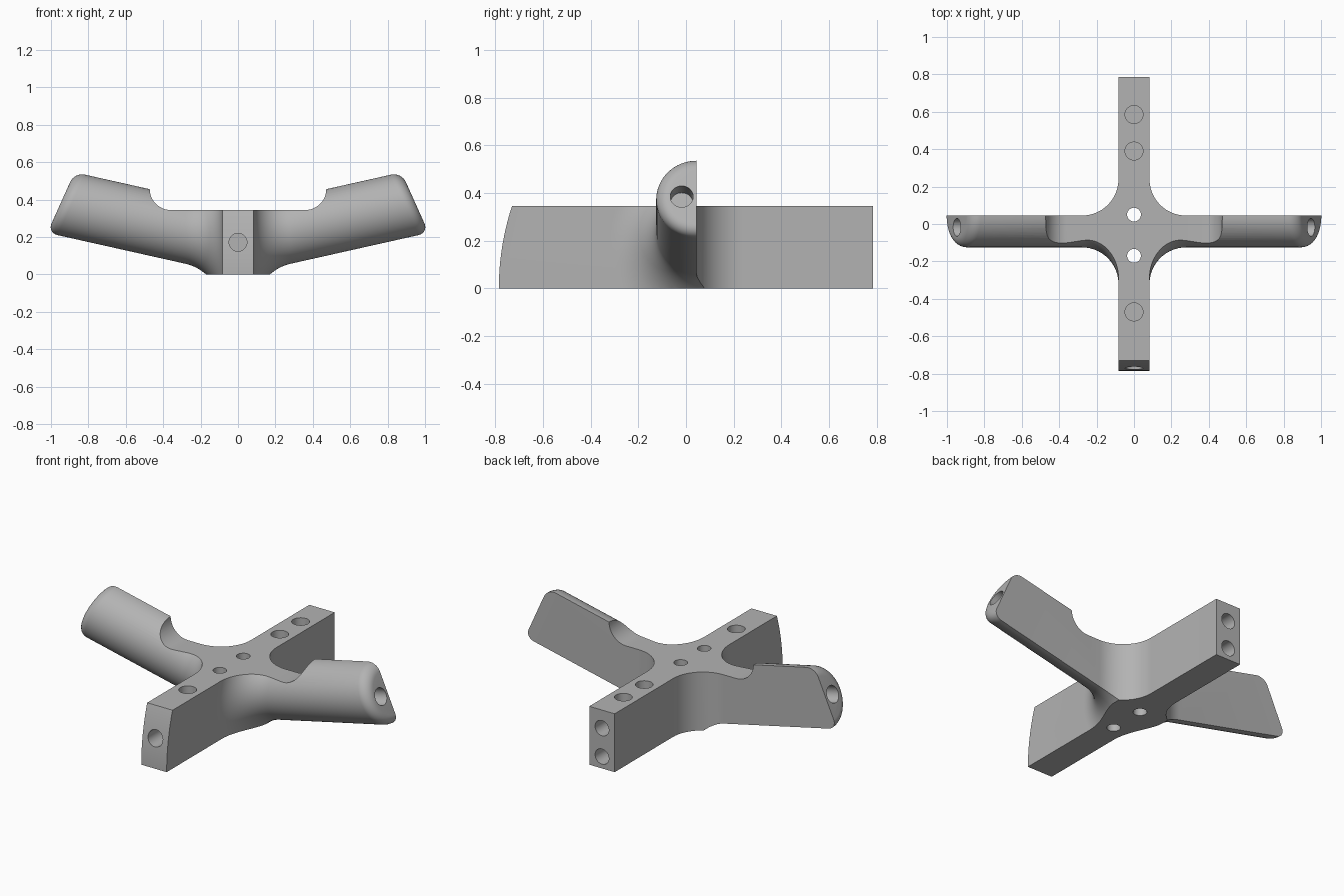
import bpy, bmesh, math
from mathutils import Vector, Matrix

if "Cube" in bpy.data.objects:
    bpy.data.objects.remove(bpy.data.objects["Cube"])

grey = bpy.data.materials.new("plain grey")
grey.use_nodes = True
colour = (0.45, 0.45, 0.45, 1)
grey.diffuse_color = colour
grey.node_tree.nodes["Principled BSDF"].inputs["Base Color"].default_value = colour

HALF, TOP, END = 0.083, 0.345, 0.785      # spine half width, height, half length
FILLET, ROUND = 0.195, 0.055              # blend into spine, rounded arm tip
SLOPE, LEAN, TIP = 0.224, 0.45, 1.12      # arm rise, tip lean, tip plane
BACK, DEPTH, RISE = 0.045, 0.17, 0.178    # flat back of arm and its half-round section


def loft(name, rings):
    """Skin equal rings of points into a closed solid."""
    bm = bmesh.new()
    rows = [[bm.verts.new(p) for p in ring] for ring in rings]
    n = len(rows[0])
    for a, b in zip(rows, rows[1:]):
        for i in range(n):
            j = (i + 1) % n
            bm.faces.new((a[i], a[j], b[j], b[i]))
    bm.faces.new(rows[0])
    bm.faces.new(rows[-1])
    bmesh.ops.remove_doubles(bm, verts=bm.verts, dist=1e-5)
    bmesh.ops.recalc_face_normals(bm, faces=bm.faces)
    mesh = bpy.data.meshes.new(name)
    bm.to_mesh(mesh)
    bm.free()
    mesh.materials.append(grey)
    obj = bpy.data.objects.new(name, mesh)
    bpy.context.collection.objects.link(obj)
    return obj


def drill(centre, direction, radius, depth):
    """Cylinder sunk by depth below a surface point, along direction."""
    d = Vector(direction).normalized()
    turn = d.to_track_quat('Z', 'Y').to_matrix()
    rings = []
    for along in (-0.1, depth):
        rings.append([Vector(centre) + turn @ Vector((radius * math.cos(a), radius * math.sin(a), along))
                      for a in [math.tau * i / 40 for i in range(40)]])
    return loft("hole_cutter", rings)


def combine(target, tool, operation):
    mod = target.modifiers.new(operation, 'BOOLEAN')
    mod.operation, mod.solver, mod.object = operation, 'EXACT', tool
    bpy.context.view_layer.objects.active = target
    bpy.ops.object.modifier_apply(modifier=mod.name)
    bpy.data.objects.remove(tool)


def arm_ring(side, grow, blend, place):
    """Half-round section with flat back; place(z at x=0) gives x on each generator."""
    angles = [math.pi * (i / 32 - 0.5) for i in range(33)]
    pts = [(BACK - (DEPTH + grow) * math.cos(a), (RISE + grow) * math.sin(a)) for a in angles]
    pts = [(BACK + blend, pts[0][1])] + pts + [(BACK + blend, pts[-1][1])]
    ring = []
    for y, h in pts:
        z = TOP / 2 + h
        x = place(z)
        ring.append((side * x, y, z + SLOPE * x))
    return ring


def arm(side):
    rings = [arm_ring(side, FILLET, FILLET, lambda z: 0.01)]
    steps = 14
    for i in range(steps + 1):               # blend out of the spine
        a = math.pi / 2 * i / steps
        x = HALF + FILLET * (1 - math.cos(a))
        f = FILLET * (1 - math.sin(a))
        rings.append(arm_ring(side, f, f, lambda z: x))
    for i in range(9):                       # leaning tip with rounded rim
        a = math.pi / 2 * i / 8
        k = TIP - ROUND * (1 - math.sin(a)) * math.hypot(1, LEAN)
        rings.append(arm_ring(side, -ROUND * (1 - math.cos(a)), 0,
                              lambda z: (k - LEAN * z) / (1 + LEAN * SLOPE)))
    return loft("arm", rings)


# Spine with bowed front end, left over-tall for trimming
bow = 1.11
levels = [-0.1 + 0.545 * i / 20 for i in range(21)]
outline = [(-END + bow - math.sqrt(bow**2 - z * z), z) for z in levels]
outline += [(END, levels[-1]), (END, levels[0])]
body = loft("cross_bracket", [[(x, y, z) for y, z in outline] for x in (-HALF, HALF)])

# Arms
for side in (1, -1):
    combine(body, arm(side), 'UNION')

# Flat underside
combine(body, loft("base_cutter", [[(-2, -2, z), (2, -2, z), (2, 2, z), (-2, 2, z)] for z in (-1, 0)]),
        'DIFFERENCE')

# Flat top with curved steps up to the arms
r = 0.112
right = [(0.36 + r * math.sin(a), TOP + r - r * math.cos(a))
         for a in [math.pi / 2 * i / 12 for i in range(13)]] + [(0.36 + r, 0.9)]
profile = right + [(-x, z) for x, z in reversed(right)]
combine(body, loft("top_cutter", [[(x, y, z) for x, z in profile] for y in (-1, 1)]), 'DIFFERENCE')

# Holes: through, blind top, spine ends, arm tips
down, sink, wide = (0, 0, -1), 0.14, 0.048
holes = [((0, y, TOP), down, 0.037, 0.5) for y in (0.05, -0.17)]
holes += [((0, y, TOP), down, wide, sink) for y in (0.585, 0.39, -0.47)]
holes += [((0, END, z), (0, -1, 0), 0.045, sink) for z in (0.07, 0.238)]
holes += [((0, -END, TOP / 2), (0, 1, 0), wide, sink)]
holes += [((s * 0.947, -0.018, 0.385), (-s, 0, -SLOPE), wide, sink) for s in (1, -1)]
for hole in holes:
    combine(body, drill(*hole), 'DIFFERENCE')

# Smooth shading with crisp edges
bpy.ops.object.select_all(action='DESELECT')
body.select_set(True)
bpy.context.view_layer.objects.active = body
bpy.ops.object.shade_smooth_by_angle(angle=math.radians(30))
